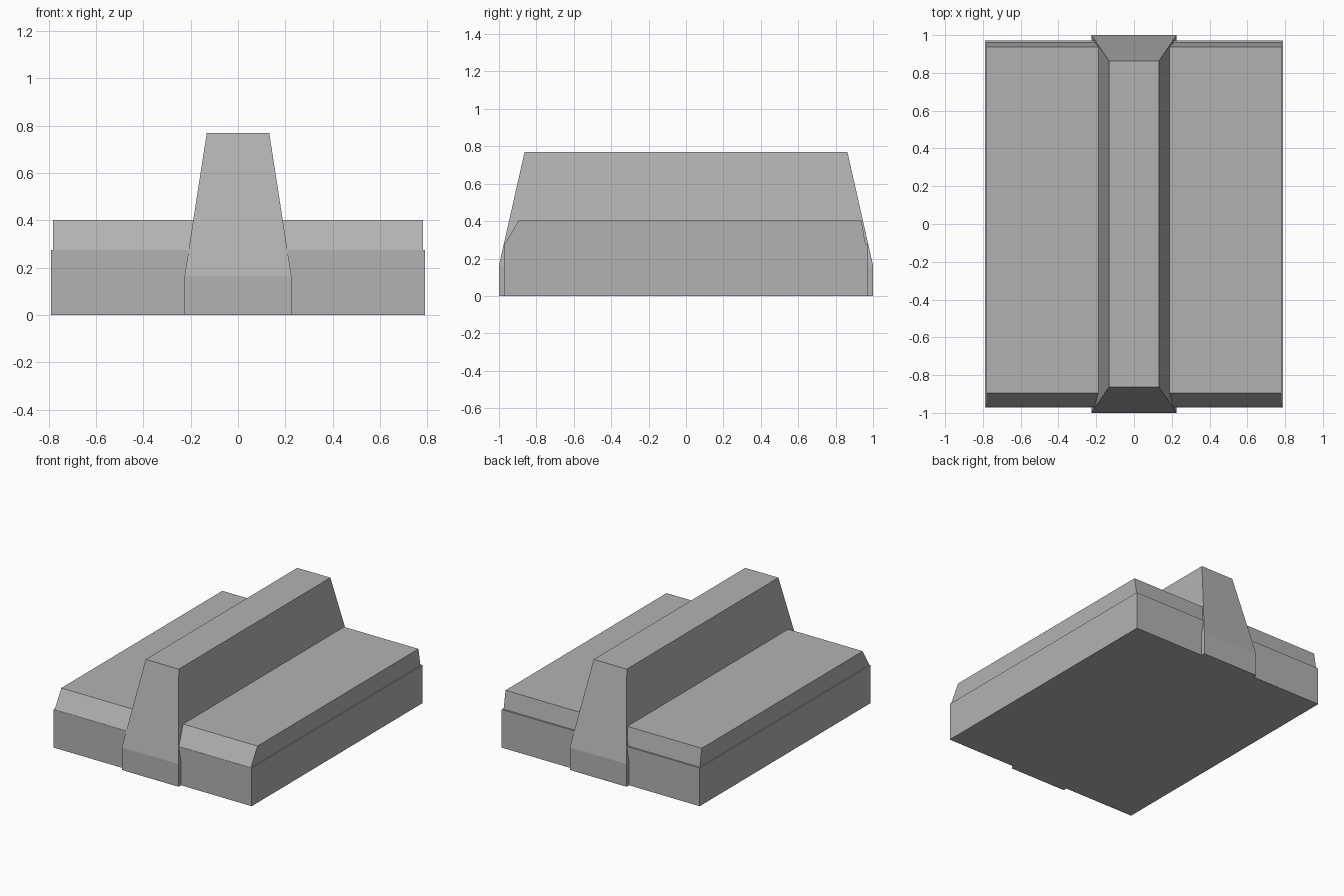
import bpy
import bmesh

if "Cube" in bpy.data.objects:
    bpy.data.objects.remove(bpy.data.objects["Cube"])

grey = bpy.data.materials.new("plain grey")
grey.diffuse_color = (0.45, 0.45, 0.45, 1)
grey.use_nodes = True
grey.node_tree.nodes["Principled BSDF"].inputs["Base Color"].default_value = grey.diffuse_color


def loft(name, sections):
    """Closed solid through rectangles given as (half_width, y_front, y_back, z)."""
    bm = bmesh.new()
    rings = [[bm.verts.new(p) for p in ((-w, f, z), (w, f, z), (w, b, z), (-w, b, z))]
             for w, f, b, z in sections]
    bm.faces.new(rings[0][::-1])
    bm.faces.new(rings[-1])
    for lo, hi in zip(rings, rings[1:]):
        for i in range(4):
            j = (i + 1) % 4
            bm.faces.new((lo[i], lo[j], hi[j], hi[i]))
    bmesh.ops.recalc_face_normals(bm, faces=bm.faces)
    mesh = bpy.data.meshes.new(name)
    bm.to_mesh(mesh)
    bm.free()
    mesh.materials.append(grey)
    obj = bpy.data.objects.new(name, mesh)
    bpy.context.collection.objects.link(obj)
    return obj


# Wide rectangular footing
loft("base_slab", [(0.79, -0.972, 0.972, 0), (0.79, -0.972, 0.972, 0.275)])
# Slightly narrower upper layer with sloped ends
loft("upper_slab", [(0.782, -0.97, 0.96, 0.275), (0.782, -0.895, 0.938, 0.402)])
# Tapered central ridge on a straight plinth
loft("central_ridge", [(0.226, -1, 1, 0), (0.226, -1, 1, 0.163),
                       (0.132, -0.863, 0.863, 0.77)])
